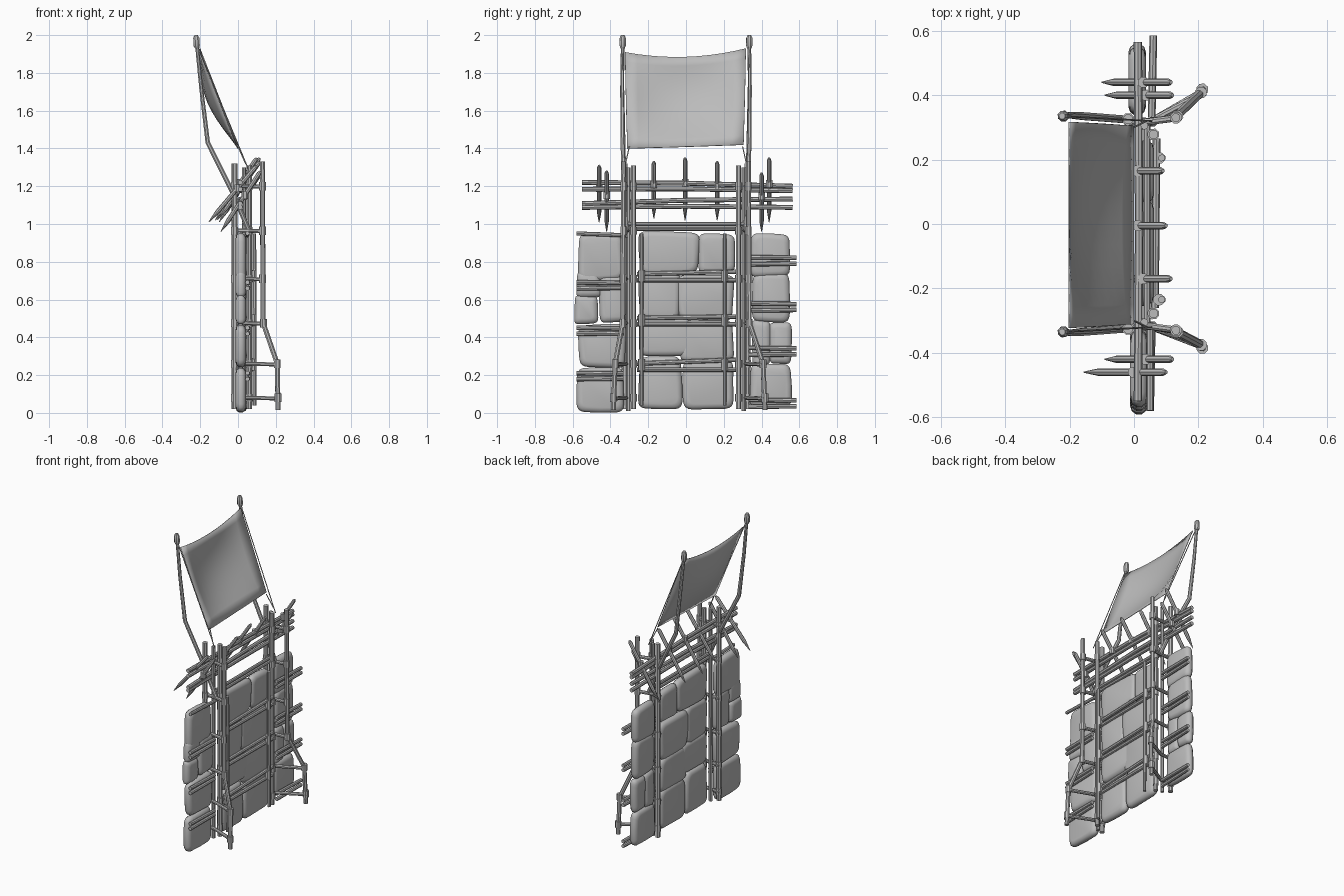
import bpy, bmesh, math, random
from mathutils import Vector

random.seed(4)
if "Cube" in bpy.data.objects:
    bpy.data.objects.remove(bpy.data.objects["Cube"])

grey = bpy.data.materials.new("plain_grey")
grey.use_nodes = True
grey.diffuse_color = (0.5, 0.5, 0.5, 1)
grey.node_tree.nodes["Principled BSDF"].inputs["Base Color"].default_value = (0.5, 0.5, 0.5, 1)


def finish(bm, name, angle=35):
    bmesh.ops.recalc_face_normals(bm, faces=bm.faces)
    mesh = bpy.data.meshes.new(name)
    bm.to_mesh(mesh)
    bm.free()
    mesh.materials.append(grey)
    obj = bpy.data.objects.new(name, mesh)
    bpy.context.collection.objects.link(obj)
    bpy.ops.object.select_all(action='DESELECT')
    obj.select_set(True)
    bpy.context.view_layer.objects.active = obj
    bpy.ops.object.shade_smooth_by_angle(angle=math.radians(angle))
    return obj


def tube(name, path, radii, sides=8):
    """Round pole along a path, one radius per point (or one for all)."""
    pts = [Vector(p) for p in path]
    if not isinstance(radii, (list, tuple)):
        radii = [radii] * len(pts)
    bm = bmesh.new()
    rings = []
    for i, p in enumerate(pts):
        d = (pts[min(i + 1, len(pts) - 1)] - pts[max(i - 1, 0)]).normalized()
        u = d.cross(Vector((0.3, 0.9, 0.31))).normalized()
        if abs(d.y) > 0.8:
            u = d.cross(Vector((1, 0, 0))).normalized()
        v = d.cross(u)
        turn = [2 * math.pi * k / sides for k in range(sides)]
        rings.append([bm.verts.new(p + radii[i] * (u * math.cos(a) + v * math.sin(a))) for a in turn])
    for a, b in zip(rings, rings[1:]):
        for k in range(sides):
            bm.faces.new((a[k], a[(k + 1) % sides], b[(k + 1) % sides], b[k]))
    bm.faces.new(rings[0])
    bm.faces.new(rings[-1])
    return finish(bm, name)


def stone(x, y0, y1, z0, z1, thick):
    """Flat rounded slab with an uneven outline, domed on both faces."""
    bm = bmesh.new()
    skew = [random.uniform(-0.13, 0.13) for _ in range(4)]
    outline = []
    for k in range(24):
        a = 2 * math.pi * k / 24
        c, s = math.cos(a), math.sin(a)
        u = math.copysign(abs(c) ** 0.32, c)
        w = math.copysign(abs(s) ** 0.32, s)
        u, w = u * (1 + skew[0] * w * 0.5), w * (1 + skew[1] * u * 0.5)
        u, w = u + skew[2] * 0.3 * w * w, w + skew[3] * 0.3 * u * u
        outline.append((u, w))
    cy, cz, hy, hz = (y0 + y1) / 2, (z0 + z1) / 2, (y1 - y0) / 2, (z1 - z0) / 2
    inset = 0.03
    rings = []
    for side, shrink in ((-1, 0.9), (-0.8, 0.35), (-0.3, 0), (0.3, 0), (0.8, 0.35), (1, 0.9)):
        fy, fz = hy - inset * shrink, hz - inset * shrink
        rings.append([bm.verts.new((x + side * thick / 2, cy + u * fy, max(cz + w * fz, 0.002)))
                      for u, w in outline])
    for a, b in zip(rings, rings[1:]):
        for k in range(24):
            bm.faces.new((a[k], a[(k + 1) % 24], b[(k + 1) % 24], b[k]))
    bm.faces.new(rings[0])
    bm.faces.new(rings[-1])
    finish(bm, "wall_stone", 50)


# Stone slabs of the left, centre and right wall panels
for x, slabs in (
    (0.015, ((-.57, -.33, .70, .95), (-.58, -.45, .61, .75), (-.46, -.31, .48, .73),
             (-.59, -.465, .47, .62), (-.57, -.32, .24, .47), (-.58, -.33, 0, .24))),
    (0.035, ((-.25, .07, .73, .96), (.065, .26, .74, .95), (-.25, -.03, .49, .74),
             (-.05, .25, .48, .73), (-.25, .03, .30, .51), (-.03, .25, .27, .50),
             (-.25, -.02, .02, .30), (-.02, .25, .02, .29))),
    (0.01, ((.34, .55, .72, .95), (.35, .55, .48, .74), (.35, .45, .25, .49),
            (.44, .56, .26, .48), (.34, .56, .03, .26)))):
    for s in slabs:
        stone(x, *s, 0.055)

# Paired battens clamping the panels
for z, tilt in ((.725, .006), (.49, .004), (.255, .01)):
    for dz in (-.016, .016):
        tube("centre_batten", [(.065, -.26, z + dz - tilt), (.07, .265, z + dz + tilt * dz / .016)], .012)
for z in (.805, .56, .325, .05):
    for dz in (-.015, .016):
        tube("right_batten", [(.055, .33, z + dz * 1.2), (.06, .585, z + dz)], .012)
for z in (.675, .435, .195):
    for dz in (-.016, .016):
        tube("left_batten", [(.05, -.58, z + dz), (.055, -.33, z + dz * .8)], .012)
tube("left_top_batten", [(.05, -.58, .95), (.05, -.31, .94)], .011)
for y in (-.235, .205):
    tube("panel_upright", [(.088, y, .04), (.086, y, .95)], .011)
    for z in (.725, .49, .255):
        tube("panel_lashing", [(.078, y, z - .03), (.078, y, z + .03)], .019)

# Gate frame on both sides
for m in (-1, 1):
    foot = .385 if m < 0 else .418
    tube("back_post", [(-.018, m * .325, .02), (-.018, m * .325, 1.32)], .016)
    tube("front_post", [(.06, m * .278, .02), (.06, m * .278, 1.31)], .015)
    tube("inner_post", [(.03, m * .305, .01), (.032, m * .305, 1.30)], .012)
    tube("brace_leg", [(.13, m * .33, 1.33), (.132, m * .335, .48),
                       (.208, m * (foot - .01), .26), (.212, m * foot, .015)], .014)
    # Rungs joining the leg to the posts, with lashings at the joints
    for z, x, y in ((1.2, .13, .33), (.965, .13, .33), (.71, .13, .333),
                    (.475, .135, .335), (.26, .208, foot - .01), (.08, .212, foot)):
        tube("brace_rung", [(-.03, m * .315, z), (.05, m * .318, z), (x + .012, m * y, z - .004)], .011)
        tube("leg_lashing", [(x, m * y, z - .022), (x, m * y, z + .022)], .019)
        tube("post_lashing", [(-.018, m * .325, z - .02), (-.018, m * .325, z + .02)], .020)
        tube("post_lashing", [(.06, m * .278, z - .02), (.06, m * .278, z + .02)], .019)
    # Bent sail pole with a capped tip
    tube("sail_pole", [(.06, m * .315, .96), (-.03, m * .325, 1.17), (-.16, m * .335, 1.43),
                       (-.195, m * .338, 1.72), (-.22, m * .335, 1.97)], [.013, .013, .013, .011, .010])
    tube("pole_cap", [(-.216, m * .335, 1.93), (-.219, m * .335, 1.945),
                      (-.221, m * .335, 1.985), (-.223, m * .335, 2.0)], [.012, .018, .017, .010])
    tube("sail_rope", [(-.218, m * .335, 1.95), (.055, m * .32, 1.29)], .003, 5)
    tube("sail_corner_tie", [(0, m * .30, 1.41), (.04, m * .32, 1.32)], .003, 5)

# Long lintel beams
for z, tilt in ((1.21, .01), (1.18, .004), (1.12, -.012), (1.088, .0)):
    tube("lintel_beam", [(.012, -.55, z + tilt), (.016, 0, z + .006), (.012, .565, z - tilt)], .013)
for z in (1.0, .975):
    tube("lower_lintel", [(.04, -.31, z), (.04, .32, z)], .011)

# Slanted stakes sharpened at the lower end
for y, x0, z0, x1, z1 in ((-.46, -.155, 1.01, .10, 1.31), (-.42, -.09, .96, .12, 1.28),
                          (-.17, -.10, 1.03, .115, 1.33), (-.005, -.12, 1.02, .10, 1.35),
                          (.165, -.11, 1.02, .09, 1.33), (.40, -.09, .96, .12, 1.27),
                          (.44, -.10, 1.01, .115, 1.35)):
    a, b = Vector((x0, y, z0)), Vector((x1, y, z1))
    tube("stake", [a, a.lerp(b, .18), a.lerp(b, .96), b], [.002, .012, .012, .006])
    c = a.lerp(b, .6)
    c.y += .012
    tube("stake_lashing", [(c.x, y, c.z - .02), (c.x, y, c.z + .02)], .018)

# Sagging cloth between the poles
bm = bmesh.new()
n = 10
grid = []
for i in range(n + 1):
    t = i / n
    row = []
    for j in range(n + 1):
        s = j / n * 2 - 1
        mid = 1 - s * s
        y = s * (.308 + .012 * t) - .003
        z = 1.41 + .01 * s + t * .51 - .035 * mid * t
        x = -.20 * t - .06 * math.sin(math.pi * t) * mid
        row.append(bm.verts.new((x, y, z)))
    grid.append(row)
for i in range(n):
    for j in range(n):
        bm.faces.new((grid[i][j], grid[i][j + 1], grid[i + 1][j + 1], grid[i + 1][j]))
sail = finish(bm, "sail_cloth", 60)
shell = sail.modifiers.new("thickness", 'SOLIDIFY')
shell.thickness = 0.004
